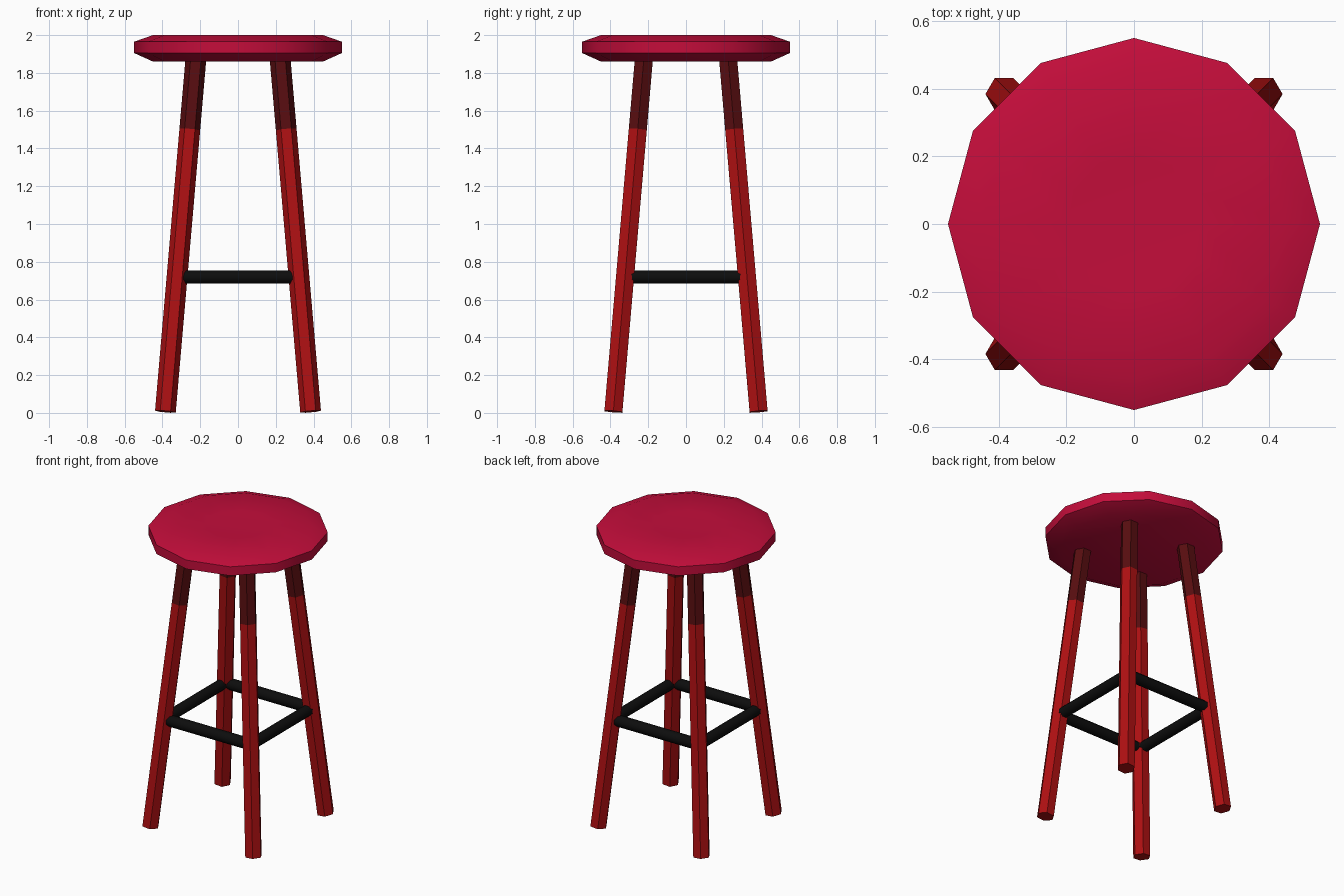
import bpy, bmesh, math
from mathutils import Vector

cube = bpy.data.objects.get("Cube")
if cube:
    bpy.data.objects.remove(cube, do_unlink=True)


def make_material(name, rgb):
    mat = bpy.data.materials.new(name)
    mat.use_nodes = True
    color = (*rgb, 1.0)
    mat.diffuse_color = color
    mat.node_tree.nodes["Principled BSDF"].inputs["Base Color"].default_value = color
    return mat


crimson = make_material("crimson seat", (0.55, 0.004, 0.043))
red = make_material("red leg", (0.42, 0.005, 0.006))
dark_red = make_material("dark red leg top", (0.095, 0.004, 0.005))
black = make_material("black bar", (0.004, 0.004, 0.004))


def add_object(name, bm, materials, smooth_angle=None):
    bmesh.ops.recalc_face_normals(bm, faces=bm.faces)
    mesh = bpy.data.meshes.new(name)
    bm.to_mesh(mesh)
    bm.free()
    for mat in materials:
        mesh.materials.append(mat)
    obj = bpy.data.objects.new(name, mesh)
    bpy.context.collection.objects.link(obj)
    if smooth_angle:
        bpy.ops.object.select_all(action="DESELECT")
        obj.select_set(True)
        bpy.context.view_layer.objects.active = obj
        bpy.ops.object.shade_smooth_by_angle(angle=math.radians(smooth_angle))
    return obj


def loft(sides, sections, rotation=None, phase=0.0, band_materials=None):
    """Join regular polygons given as (centre, radius) and cap both ends."""
    bm = bmesh.new()
    rings = []
    for centre, radius in sections:
        ring = []
        for i in range(sides):
            a = phase + math.tau * i / sides
            p = Vector((radius * math.cos(a), radius * math.sin(a), 0))
            if rotation:
                p.rotate(rotation)
            ring.append(bm.verts.new(Vector(centre) + p))
        rings.append(ring)
    for band, (low, high) in enumerate(zip(rings, rings[1:])):
        for i in range(sides):
            j = (i + 1) % sides
            face = bm.faces.new((low[i], low[j], high[j], high[i]))
            face.material_index = band_materials[band] if band_materials else 0
    bm.faces.new(rings[0])
    cap = bm.faces.new(rings[-1])
    cap.material_index = band_materials[-1] if band_materials else 0
    return bm


def leg_point(sx, sy, z):
    """Centre of a splayed leg at a given height."""
    spread = 0.385 - 0.0865 * z
    return Vector((sx * spread, sy * spread, z))


UP = Vector((0, 0, 1))

# Twelve-sided seat with chamfered rims and a slightly dished top
profile = [(0.45, 1.86), (0.55, 1.905), (0.55, 1.965), (0.45, 2.0), (0.2, 1.993)]
seat = loft(12, [((0, 0, z), r) for r, z in profile])
add_object("seat", seat, [crimson], 35)

# Four splayed hexagonal legs with dark upper ends
for sy, depth in ((-1, "front"), (1, "back")):
    for sx, side in ((-1, "right"), (1, "left")):
        points = [leg_point(sx, sy, z) for z in (0.007, 1.5, 1.9)]
        turn = UP.rotation_difference(points[-1] - points[0])
        leg = loft(6, [(p, 0.055) for p in points], turn, band_materials=[0, 1])
        add_object(f"{depth}_{side}_leg", leg, [red, dark_red])

# Square of footrest bars running between the leg centres
corners = [(-1, -1), (1, -1), (1, 1), (-1, 1)]
for i, name in enumerate(("front", "left", "back", "right")):
    start = leg_point(*corners[i], 0.72)
    end = leg_point(*corners[(i + 1) % 4], 0.72)
    turn = UP.rotation_difference(end - start)
    bar = loft(8, [(start, 0.037), (end, 0.037)], turn, math.pi / 8)
    add_object(f"{name}_footrest_bar", bar, [black], 50)
